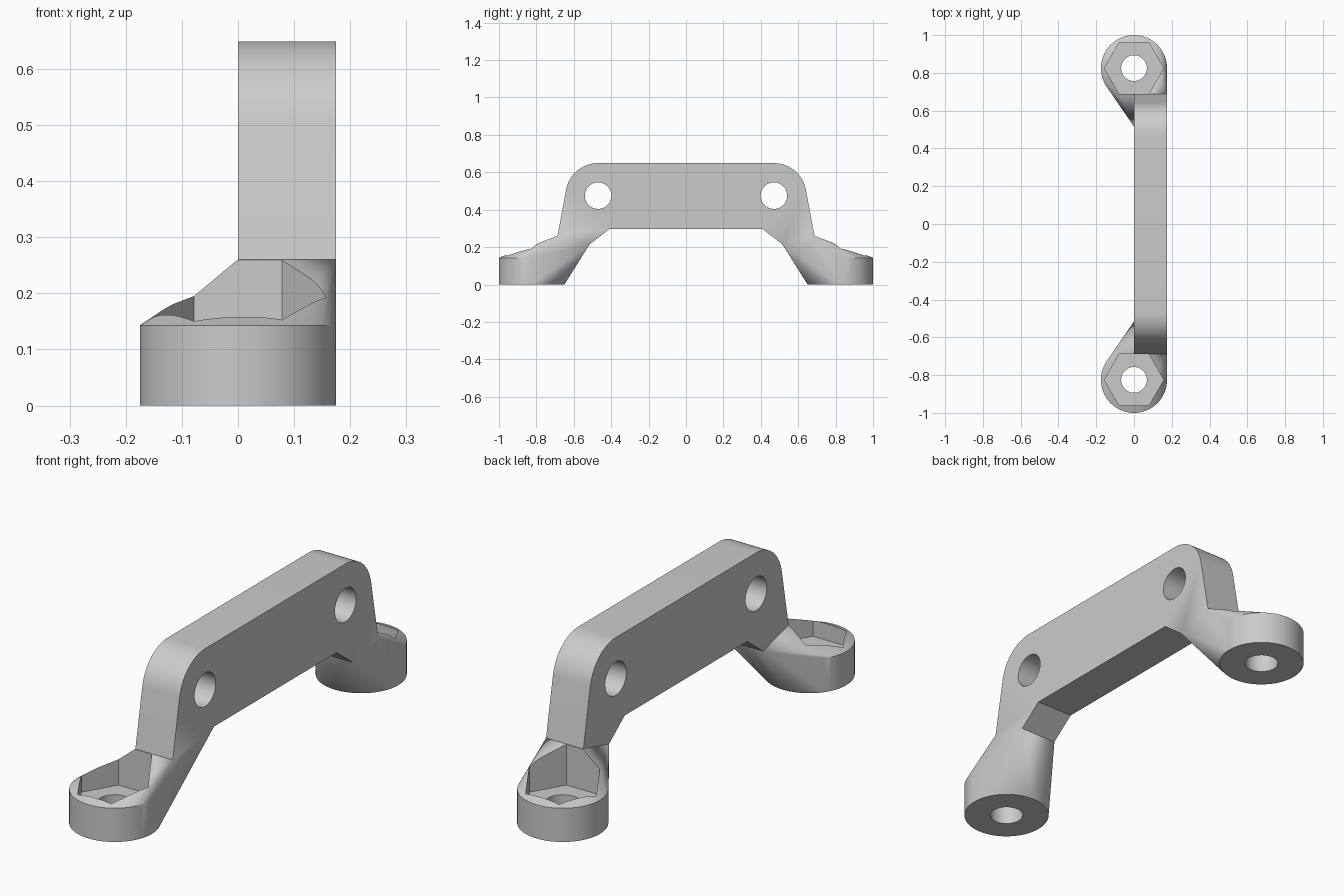
import bpy
import bmesh
from math import cos, sin, pi, radians, acos, atan2, hypot

if "Cube" in bpy.data.objects:
    bpy.data.objects.remove(bpy.data.objects["Cube"], do_unlink=True)

RADIUS = 0.175        # foot radius and plate thickness
FOOT_Y = 0.825        # foot centre distance
FOOT_H = 0.143        # foot disc height
POCKET_FLOOR = 0.087
HOLE_Y, HOLE_Z, CORNER = 0.47, 0.475, 0.174
OUTER = (0.687, 0.26)     # where the plate's end meets the foot on top
INNER = (0.515, 0.215)    # where the plate's underside meets the foot

grey = bpy.data.materials.new("light grey")
grey.use_nodes = True
colour = (0.6, 0.6, 0.6, 1)
grey.diffuse_color = colour
grey.node_tree.nodes["Principled BSDF"].inputs["Base Color"].default_value = colour


def finish(bm, name):
    bmesh.ops.recalc_face_normals(bm, faces=bm.faces[:])
    mesh = bpy.data.meshes.new(name)
    bm.to_mesh(mesh)
    bm.free()
    mesh.materials.append(grey)
    obj = bpy.data.objects.new(name, mesh)
    bpy.context.collection.objects.link(obj)
    return obj


def prism(name, base, offset):
    """Extrude a closed outline by an offset vector."""
    bm = bmesh.new()
    face = bm.faces.new([bm.verts.new(p) for p in base])
    new = bmesh.ops.extrude_face_region(bm, geom=[face])["geom"]
    bmesh.ops.translate(bm, vec=offset, verts=[v for v in new if isinstance(v, bmesh.types.BMVert)])
    return finish(bm, name)


def ring(r, n, centre_a, centre_b):
    return [(centre_a + r * cos(2 * pi * i / n), centre_b + r * sin(2 * pi * i / n)) for i in range(n)]


def hull_foot(name, side):
    """Round pad hulled up to the end of the plate."""
    bm = bmesh.new()
    for z in (0, FOOT_H):
        for x, y in ring(RADIUS, 72, 0, side * FOOT_Y):
            bm.verts.new((x, y, z))
    for x in (0, RADIUS):
        for y, z in (OUTER, INNER):
            bm.verts.new((x, side * y, z))
    bmesh.ops.convex_hull(bm, input=bm.verts[:])
    bmesh.ops.dissolve_limit(bm, angle_limit=0.005, verts=bm.verts[:], edges=bm.edges[:])
    return finish(bm, name)


# Upright plate: half outline with a rounded corner, mirrored across the middle
dy, dz = OUTER[0] - HOLE_Y, OUTER[1] - HOLE_Z
tangent = atan2(dz, dy) + acos(CORNER / hypot(dy, dz))
half = [(0.41, 0.296), INNER, (0.66, 0.2), OUTER]
steps = 18
for i in range(steps + 1):
    a = tangent + (pi / 2 - tangent) * i / steps
    half.append((HOLE_Y + CORNER * cos(a), HOLE_Z + CORNER * sin(a)))
outline = half + [(-y, z) for y, z in reversed(half)]
bracket = prism("mounting_bracket", [(0, y, z) for y, z in outline], (RADIUS, 0, 0))

# Feet, then bolt holes and hexagonal nut pockets
joins, cutters = [], []
for side, end in ((-1, "front"), (1, "back")):
    joins.append(hull_foot(end + "_foot", side))
    bolt = [(x, y, -0.1) for x, y in ring(0.068, 48, 0, side * FOOT_Y)]
    cutters.append(prism(end + "_bolt_hole", bolt, (0, 0, 0.5)))
    nut = [(x, y, POCKET_FLOOR) for x, y in ring(0.157, 6, 0, side * FOOT_Y)]
    cutters.append(prism(end + "_nut_pocket", nut, (0, 0, 0.4)))
    cross = [(-0.1, y, z) for y, z in ring(0.071, 48, side * HOLE_Y, HOLE_Z)]
    cutters.append(prism(end + "_plate_hole", cross, (0.5, 0, 0)))

for helpers, operation in ((joins, 'UNION'), (cutters, 'DIFFERENCE')):
    for helper in helpers:
        helper.hide_render = True
        mod = bracket.modifiers.new(helper.name, 'BOOLEAN')
        mod.operation = operation
        mod.solver = 'EXACT'
        mod.object = helper

# Bake the cuts and drop the helpers
bpy.context.view_layer.update()
evaluated = bracket.evaluated_get(bpy.context.evaluated_depsgraph_get())
baked = bpy.data.meshes.new_from_object(evaluated)
bracket.modifiers.clear()
bracket.data = baked
baked.materials.clear()
baked.materials.append(grey)
for poly in baked.polygons:
    poly.material_index = 0
for helper in joins + cutters:
    bpy.data.objects.remove(helper, do_unlink=True)

bpy.ops.object.select_all(action='DESELECT')
bracket.select_set(True)
bpy.context.view_layer.objects.active = bracket
bpy.ops.object.shade_smooth_by_angle(angle=radians(20))
